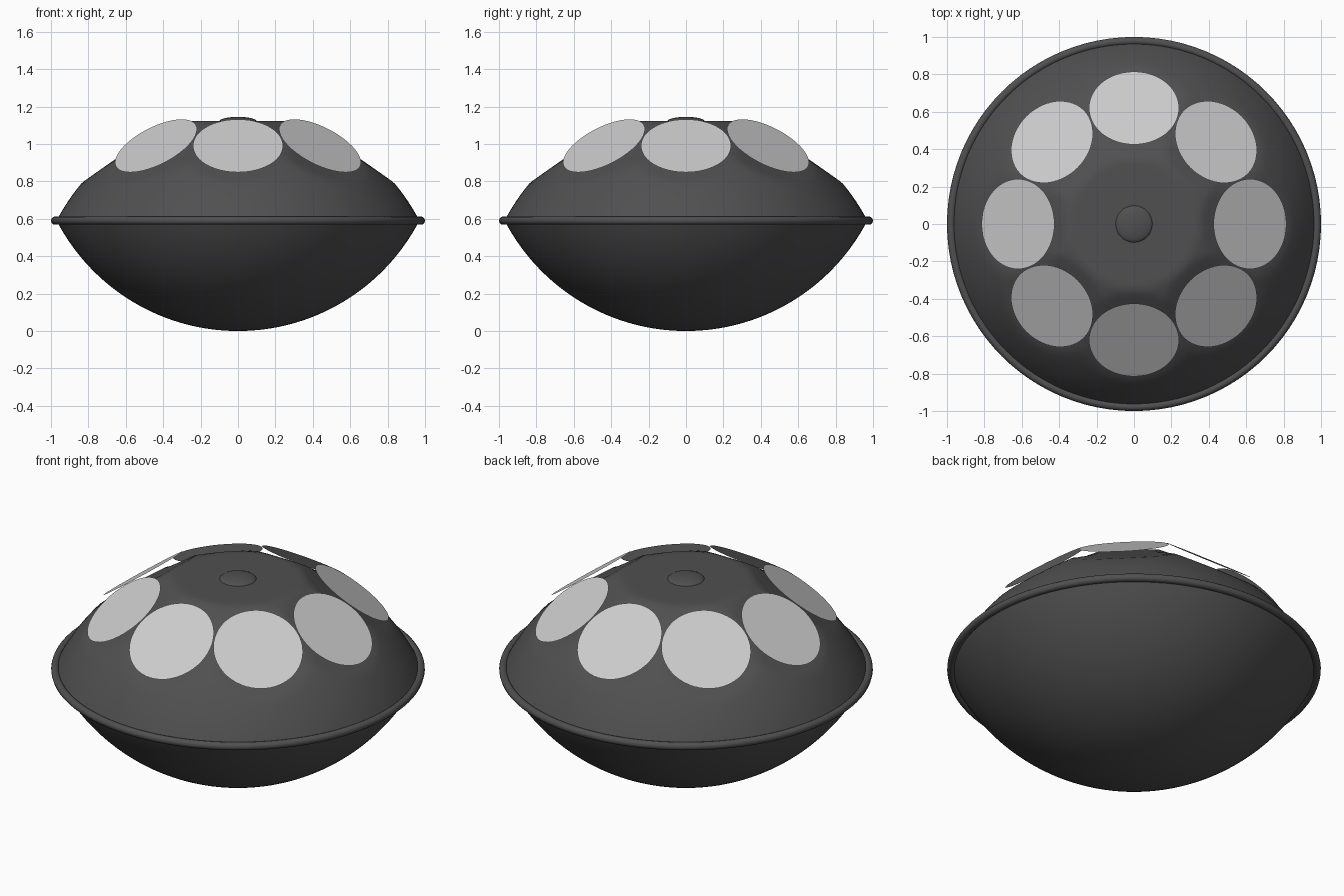
import bpy, bmesh, math
from mathutils import Matrix, Vector

if "Cube" in bpy.data.objects:
    bpy.data.objects.remove(bpy.data.objects["Cube"])

SEG = 128
RIM_Z, SHELL_R, RAD = 0.59, 0.97, 1.092   # seam height, seam radius, sphere radius
FLAT_Z = 1.124                            # flattened crown
NOTE_R, NOTE_Z, NOTE_SIZE, TILT = 0.62, 0.99, 0.241, math.radians(36)


def material(name, v):
    m = bpy.data.materials.new(name)
    m.diffuse_color = (v, v, v, 1)
    m.use_nodes = True
    m.node_tree.nodes["Principled BSDF"].inputs["Base Color"].default_value = m.diffuse_color
    return m


dark = material("dark_steel", 0.08)
light = material("light_steel", 0.6)


def finish(name, bm, mat, smooth=True):
    me = bpy.data.meshes.new(name)
    bm.to_mesh(me)
    bm.free()
    ob = bpy.data.objects.new(name, me)
    bpy.context.collection.objects.link(ob)
    me.materials.append(mat)
    for p in me.polygons:
        p.use_smooth = smooth
    return ob


def cap(sign, rings=40):
    """Spherical cap, opening at the seam; sign +1 is the top, -1 the bottom."""
    bm = bmesh.new()
    a_max = math.asin(SHELL_R / RAD)
    zc = RIM_Z + sign * (RIM_Z - RAD)
    pole = bm.verts.new((0, 0, zc + sign * RAD))
    prev = None
    for i in range(1, rings + 1):
        a = a_max * i / rings
        r, z = RAD * math.sin(a), zc + sign * RAD * math.cos(a)
        ring = [bm.verts.new((r * math.cos(t), r * math.sin(t), z))
                for t in (2 * math.pi * j / SEG for j in range(SEG))]
        for j in range(SEG):
            k = (j + 1) % SEG
            if prev:
                bm.faces.new((prev[j], ring[j], ring[k], prev[k]))
            else:
                bm.faces.new((pole, ring[j], ring[k]))
        prev = ring
    bmesh.ops.recalc_face_normals(bm, faces=bm.faces)
    if (sum((f.normal.z for f in bm.faces)) > 0) != (sign > 0):
        bmesh.ops.reverse_faces(bm, faces=bm.faces)
    return bm


# Bottom bowl
finish("bottom_shell", cap(-1), dark)

# Top dome with flat crown and a shallow dent under each note
bm = cap(1)
angles = [math.pi / 4 * i for i in range(8)]
for v in bm.verts:
    p = v.co.copy()
    for a in angles:
        c = Vector((NOTE_R * math.cos(a), NOTE_R * math.sin(a), NOTE_Z))
        t = (p - c).length / 0.29
        if t < 1:
            n = Vector((math.sin(TILT) * math.cos(a), math.sin(TILT) * math.sin(a), math.cos(TILT)))
            v.co -= n * 0.036 * (1 - t * t)
    v.co.z = min(v.co.z, FLAT_Z)
finish("top_shell", bm, dark)

# Rim roll around the seam
bpy.ops.mesh.primitive_torus_add(major_segments=96, minor_segments=12, major_radius=0.978,
                                 minor_radius=0.022, location=(0, 0, RIM_Z))
rim = bpy.context.object
rim.name = "rim"
rim.data.materials.append(dark)
bpy.ops.object.shade_smooth()

# Central bump
bm = bmesh.new()
bmesh.ops.create_uvsphere(bm, u_segments=32, v_segments=16, radius=1,
                          matrix=Matrix.Translation((0, 0, 1.12)) @ Matrix.Diagonal((0.1, 0.1, 0.025, 1)))
finish("centre_bump", bm, dark)

# Eight tilted note discs
for i, a in enumerate(angles):
    bm = bmesh.new()
    mat = (Matrix.Rotation(a, 4, 'Z') @ Matrix.Translation((NOTE_R, 0, NOTE_Z))
           @ Matrix.Rotation(TILT, 4, 'Y'))
    bmesh.ops.create_circle(bm, cap_ends=True, segments=48, radius=NOTE_SIZE, matrix=mat)
    finish(f"note_disc_{i + 1}", bm, light, smooth=False)
